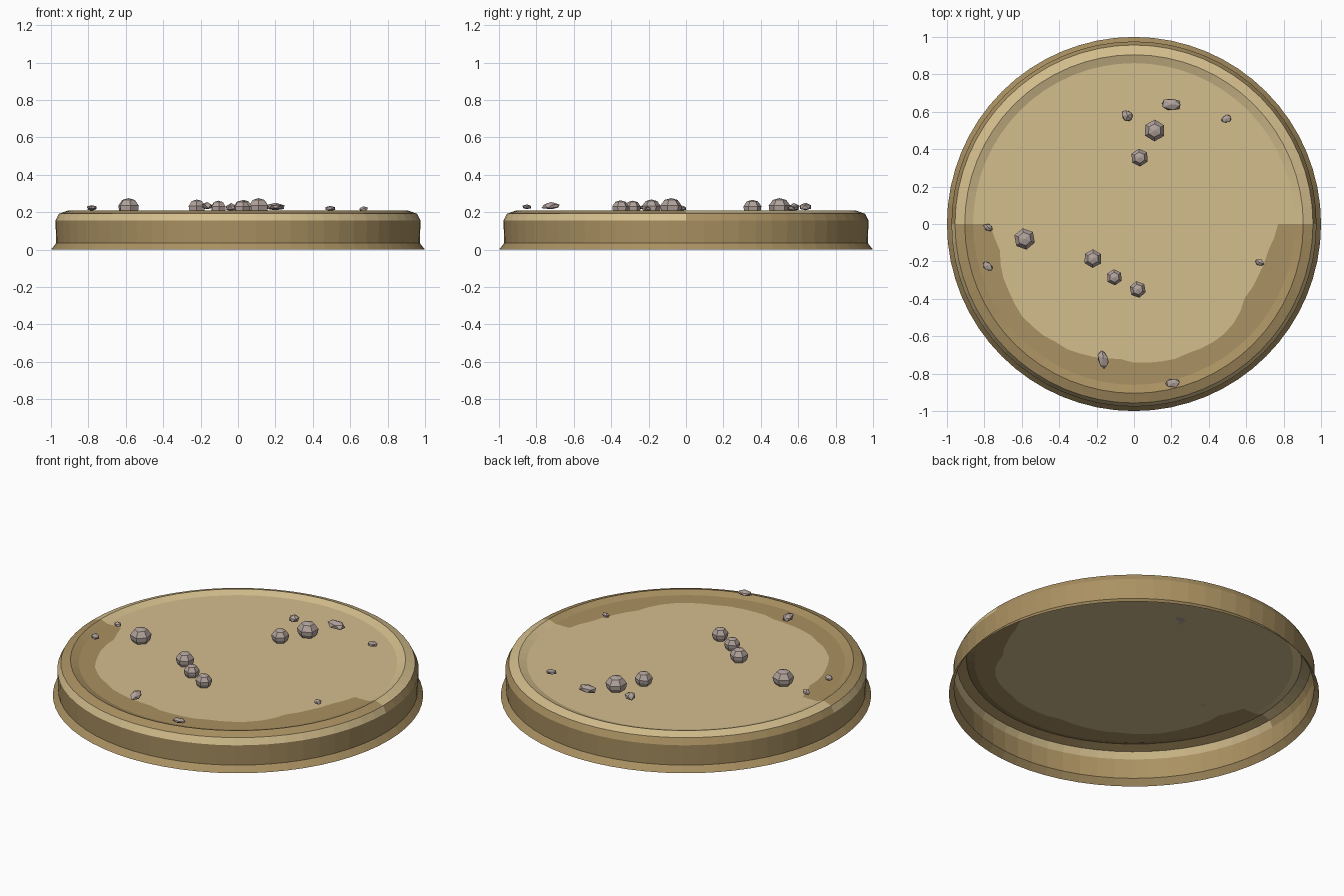
import bpy, bmesh, math, random
from mathutils import Vector

if "Cube" in bpy.data.objects:
    bpy.data.objects.remove(bpy.data.objects["Cube"])

random.seed(4)
N = 64


def material(name, rgb):
    m = bpy.data.materials.new(name)
    lin = [((c / 255 + 0.055) / 1.055) ** 2.4 for c in rgb]
    m.diffuse_color = (*lin, 1)
    m.use_nodes = True
    m.node_tree.nodes["Principled BSDF"].inputs["Base Color"].default_value = m.diffuse_color
    return m


light_sand = material("light sand", (212, 190, 141))
dark_sand = material("dark sand", (170, 145, 98))
stone = material("stone", (178, 163, 156))


def finish(name, bm, mats):
    mesh = bpy.data.meshes.new(name)
    bm.normal_update()
    bm.to_mesh(mesh)
    bm.free()
    for m in mats:
        mesh.materials.append(m)
    ob = bpy.data.objects.new(name, mesh)
    bpy.context.collection.objects.link(ob)
    return ob


# Ragged edge of the front sand patch, as radius by angle (front half, left to right)
edge = [.77, .735, .765, .77, .765, .76, .75, .73, .74, .75, .76, .755, .72, .715, .735, .77]


def ragged(i):
    a = 2 * math.pi * i / N
    if a <= math.pi or i == 0:
        return .77
    t = (a - math.pi) / math.pi * (len(edge) - 1)
    k = min(int(t), len(edge) - 2)
    return edge[k] + (edge[k + 1] - edge[k]) * (t - k) + random.uniform(-.008, .008)


# Round base: flared foot, wall, bevelled rim, shallow recess; open underneath
# Each step: radius, height, colour of the band below it (back, front)
profile = [(1.0, 0, None), (.972, .035, (1, 1)), (.976, .155, (1, 1)),
           (.957, .192, (1, 0)), (.905, .21, (0, 1)), (.86, .194, (0, 1)),
           (None, .194, (0, 1))]
bm = bmesh.new()
previous = None
for r, z, colours in profile:
    ring = []
    for i in range(N):
        a = 2 * math.pi * i / N
        rr = ragged(i) if r is None else r
        ring.append(bm.verts.new((rr * math.cos(a), rr * math.sin(a), z)))
    if previous:
        for i in range(N):
            j = (i + 1) % N
            f = bm.faces.new((previous[i], previous[j], ring[j], ring[i]))
            f.material_index = colours[0 if i < N // 2 else 1]
    previous = ring
centre = bm.verts.new((0, 0, .194))
for i in range(N):
    bm.faces.new((previous[i], previous[(i + 1) % N], centre))
finish("round_base", bm, [light_sand, dark_sand])


# Six-sided domed stones
def dome(name, x, y, r, turn):
    bm = bmesh.new()
    rings = []
    for k, z in ((.75, .194), (.95, .213), (1, .215 + .35 * r), (.62, .222 + .75 * r)):
        rings.append([bm.verts.new((x + k * r * math.cos(turn + i * math.pi / 3),
                                    y + k * r * math.sin(turn + i * math.pi / 3), z))
                      for i in range(6)])
    for lo, hi in zip(rings, rings[1:]):
        for i in range(6):
            j = (i + 1) % 6
            bm.faces.new((lo[i], lo[j], hi[j], hi[i]))
    top = bm.verts.new((x, y, .222 + .92 * r))
    for i in range(6):
        bm.faces.new((rings[-1][i], rings[-1][(i + 1) % 6], top))
    bm.faces.new(rings[0][::-1])
    finish(name, bm, [stone])


domes = [(.11, .5, .058), (.03, .355, .048), (-.585, -.08, .058),
         (-.22, -.185, .05), (-.105, -.285, .043), (.02, -.35, .045)]
for n, (x, y, r) in enumerate(domes):
    dome(f"domed_stone_{n + 1}", x, y, r, .5 + .1 * (n % 3))


# Flat irregular chips: position, half sizes, turn, centre height
def chip(name, x, y, sx, sy, sz, turn, z):
    bm = bmesh.new()
    bmesh.ops.create_icosphere(bm, subdivisions=1, radius=1)
    c, s = math.cos(turn), math.sin(turn)
    for v in bm.verts:
        p = v.co * random.uniform(.85, 1.15)
        px, py = p.x * sx, p.y * sy
        v.co = Vector((x + c * px - s * py, y + s * px + c * py,
                       z + max(p.z, -.8) * sz))
    finish(name, bm, [stone])


chips = [(.2, .64, .055, .034, .022, -.1, .228), (-.035, .578, .036, .032, .022, -.7, .224),
         (.495, .562, .032, .022, .016, .4, .22), (.67, -.205, .027, .018, .014, -.3, .217),
         (.21, -.85, .042, .026, .014, .1, .228), (-.165, -.72, .032, .055, .02, .3, .232),
         (-.785, -.225, .034, .025, .014, -.7, .225), (-.78, -.018, .027, .021, .014, -.4, .22)]
for n, args in enumerate(chips):
    chip(f"stone_chip_{n + 1}", *args)
